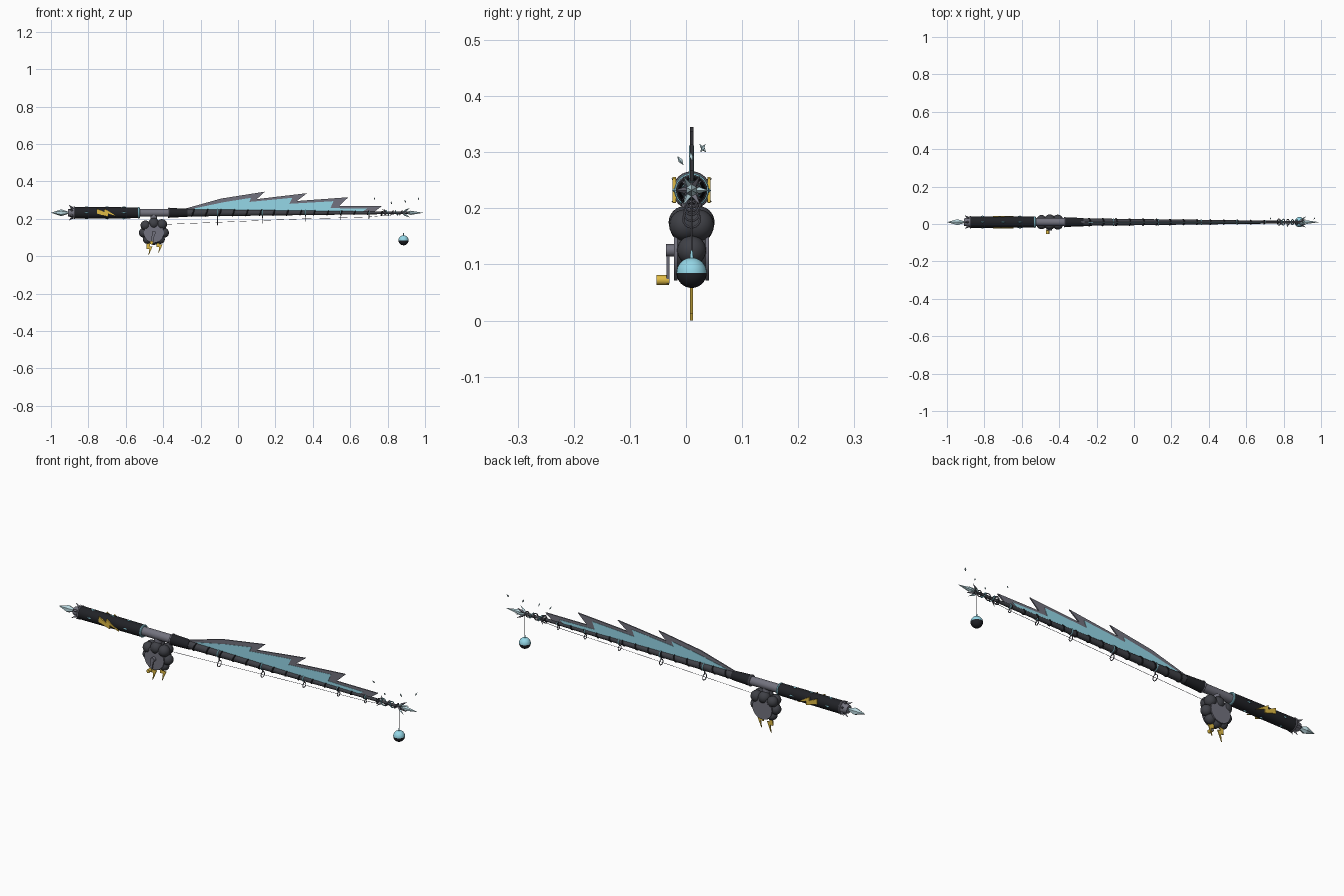
import bpy, bmesh, math, random
from mathutils import Vector, Matrix

if "Cube" in bpy.data.objects:
    bpy.data.objects.remove(bpy.data.objects["Cube"])
random.seed(4)
Y, Z = 0.01, 0.232   # rod axis


def mat(name, c):
    m = bpy.data.materials.new(name)
    m.diffuse_color = (*c, 1)
    m.use_nodes = True
    m.node_tree.nodes["Principled BSDF"].inputs["Base Color"].default_value = m.diffuse_color
    return m


BLACK = mat("black", (0.015, 0.016, 0.02))
DARK = mat("charcoal", (0.05, 0.052, 0.062))
GREY = mat("steel", (0.17, 0.17, 0.21))
CYAN = mat("ice_blue", (0.3, 0.68, 0.8))
PALE = mat("crystal", (0.5, 0.7, 0.75))
GOLD = mat("gold", (0.75, 0.5, 0.06))


def finish(name, bm, m, smooth=False):
    bmesh.ops.recalc_face_normals(bm, faces=bm.faces)
    me = bpy.data.meshes.new(name)
    bm.to_mesh(me)
    bm.free()
    ob = bpy.data.objects.new(name, me)
    bpy.context.collection.objects.link(ob)
    me.materials.append(m)
    if smooth:
        bpy.ops.object.select_all(action='DESELECT')
        ob.select_set(True)
        bpy.context.view_layer.objects.active = ob
        bpy.ops.object.shade_smooth_by_angle(angle=math.radians(40))
    return ob


def rod(name, a, b, r1, r2, m, n=16, smooth=True):
    a, b = Vector(a), Vector(b)
    bm = bmesh.new()
    M = Matrix.Translation((a + b) / 2) @ (b - a).to_track_quat('Z', 'X').to_matrix().to_4x4()
    bmesh.ops.create_cone(bm, cap_ends=True, segments=n, radius1=r1, radius2=r2,
                          depth=(b - a).length, matrix=M)
    return finish(name, bm, m, smooth)


def axial(name, x1, x2, r1, r2, m, n=24):
    return rod(name, (x1, Y, Z), (x2, Y, Z), r1, r2, m, n)


def ball(name, c, r, m, scale=(1, 1, 1)):
    bm = bmesh.new()
    bmesh.ops.create_uvsphere(bm, u_segments=20, v_segments=12, radius=r,
                              matrix=Matrix.Translation(c) @ Matrix.Diagonal((*scale, 1)))
    return finish(name, bm, m, True)


def ring(name, c, R, r, m, tilt=0):
    bpy.ops.mesh.primitive_torus_add(location=c, rotation=(0, math.pi / 2 + tilt, 0), major_radius=R,
                                     minor_radius=r, major_segments=24, minor_segments=8)
    ob = bpy.context.object
    ob.name = name
    ob.data.materials.append(m)
    bpy.ops.object.shade_smooth_by_angle()


def shard(name, a, b, r, m, mid=0.5, n=4):
    # elongated double pyramid from a to b
    a, b = Vector(a), Vector(b)
    q = (b - a).to_track_quat('Z', 'X')
    bm = bmesh.new()
    p, t = bm.verts.new(a), bm.verts.new(b)
    c = a.lerp(b, mid)
    rim = [bm.verts.new(c + q @ Vector((r * math.cos(2 * math.pi * i / n), r * math.sin(2 * math.pi * i / n), 0)))
           for i in range(n)]
    for i in range(n):
        bm.faces.new((p, rim[i], rim[(i + 1) % n]))
        bm.faces.new((t, rim[(i + 1) % n], rim[i]))
    return finish(name, bm, m)


def plate(name, pts, y, th, m):
    # xz outline extruded along y, centred on y
    bm = bmesh.new()
    f = bm.faces.new([bm.verts.new((x, y - th / 2, z)) for x, z in pts])
    new = bmesh.ops.extrude_face_region(bm, geom=[f])['geom']
    bmesh.ops.translate(bm, vec=(0, th, 0), verts=[v for v in new if isinstance(v, bmesh.types.BMVert)])
    return finish(name, bm, m)


BOLT = [(0.1, 1), (0.75, 1), (0.5, 0.62), (0.95, 0.62), (0.3, 0), (0.45, 0.45), (0, 0.45)]

# handle grip, reel seat and foregrip
axial("handle_grip", -0.875, -0.53, 0.031, 0.029, BLACK)
axial("reel_seat", -0.53, -0.37, 0.021, 0.021, GREY)
axial("foregrip", -0.37, -0.27, 0.026, 0.022, BLACK)
for x, R in [(-0.53, 0.026), (-0.37, 0.023), (-0.875, 0.029)]:
    ring("grip_ring", (x, Y, Z), R, 0.005, CYAN if x == -0.53 else GREY)
axial("butt_cap", -0.91, -0.87, 0.019, 0.028, GREY)
shard("butt_crystal", (-1.0, Y, Z), (-0.89, Y, Z), 0.018, PALE, 0.5, 6)
for k in range(6):
    a = math.pi * k / 3 + math.pi / 6
    d = Vector((0, math.cos(a), math.sin(a)))
    c = Vector((-0.88, Y, Z))
    shard("butt_spike", c + d * 0.02, c + d * 0.042 + Vector((-0.025, 0, 0)), 0.007, GREY, 0.3)
for s in (-1, 1):
    pts = [(-0.75 + 0.1 * v + 0.012 * (1 - v), Z + 0.026 - 0.052 * v) for v in (0,)]
    # lightning emblem lying along the grip
    pts = [(-0.755 + 0.11 * (1 - v), Z + (u - 0.5) * 0.042 + (v - 0.5) * 0.026) for u, v in BOLT]
    plate("grip_bolt", pts, Y + s * 0.031, 0.006, GOLD)
    for x in (-0.81, -0.61):
        shard("grip_gem", (x - 0.013, Y + s * 0.03, Z), (x + 0.013, Y + s * 0.03, Z), 0.005, CYAN)
for s in (-1, 1):
    for x in (-0.81, -0.7, -0.61):
        shard("grip_gem", (x - 0.013, Y, Z + s * 0.03), (x + 0.013, Y, Z + s * 0.03), 0.005, CYAN)

# tapered shaft with bands
axial("shaft", -0.28, 0.9, 0.02, 0.006, DARK)
for i in range(15):
    x = -0.24 + i * 0.072
    ring("shaft_band", (x, Y, Z), 0.0205 - 0.012 * (x + 0.28), 0.0035, BLACK, 0.35)

# sawtooth sail: grey frame with a thinner-edged membrane inside
outer = [(-0.29, 0.252), (-0.09, 0.308), (0.144, 0.345), (0.1, 0.305), (0.37, 0.337), (0.315, 0.295),
         (0.59, 0.315), (0.54, 0.268), (0.77, 0.268), (0.73, 0.238)]
inner = [(-0.27, 0.24), (-0.23, 0.256), (-0.08, 0.288), (0.07, 0.312), (0.06, 0.29), (0.29, 0.312), (0.275, 0.28),
         (0.51, 0.294), (0.495, 0.257), (0.69, 0.254), (0.66, 0.235)]
plate("sail_frame", outer + [(0.6, 0.236), (-0.27, 0.236)], Y, 0.006, GREY)
plate("sail_membrane", inner, Y, 0.009, CYAN)

# line guides hanging under the shaft, with the line through them
guides = [(-0.11, 0.181), (0.13, 0.191), (0.36, 0.2), (0.55, 0.205), (0.7, 0.21)]
path = [(-0.39, 0.17)]
for i, (x, z) in enumerate(guides):
    R = 0.015 - 0.0016 * i
    ring("guide_ring", (x, Y, z), R, 0.002, GREY)
    rod("guide_post", (x, Y, z + R), (x, Y, Z - 0.01), 0.003, 0.003, GREY, 8)
    ring("guide_collar", (x, Y, Z), 0.019 - 0.011 * (x + 0.28), 0.0035, CYAN)
    path.append((x, z))
path.append((0.885, 0.227))
for (x1, z1), (x2, z2) in zip(path, path[1:]):
    rod("line", (x1, Y, z1), (x2, Y, z2), 0.0009, 0.0009, GREY, 6)

# tip: coils, crystal cluster, floating shards
for i in range(5):
    ring("tip_coil", (0.775 + i * 0.024, Y, Z), 0.017 - 0.001 * i, 0.0025, CYAN if i % 2 else GREY, 0.5 * (-1) ** i)
shard("tip_crystal", (0.88, Y, Z), (0.99, Y, Z), 0.011, PALE, 0.4, 6)
for k in range(6):
    a = math.pi * k / 3
    d = Vector((0, math.cos(a), math.sin(a)))
    c = Vector((0.875, Y, Z))
    shard("tip_spike", c, c + d * 0.03 + Vector((0.045, 0, 0)), 0.006, GREY if k % 2 else PALE, 0.45)
for k in range(4):
    a = math.pi * (k / 2 + 0.25)
    d = Vector((0, math.cos(a), math.sin(a)))
    c = Vector((0.8, Y, Z))
    shard("tip_barb", c, c + d * 0.028 + Vector((-0.03, 0, 0)), 0.004, GREY, 0.4)
for x, y, z in [(0.73, 0.03, 0.307), (0.82, -0.01, 0.285), (0.895, 0.01, 0.292), (0.965, 0.03, 0.307)]:
    d = Vector((random.uniform(-.5, .5), random.uniform(-.8, .8), 0.8)).normalized() * 0.01
    shard("floating_shard", Vector((x, y, z)) - d, Vector((x, y, z)) + d, 0.004, PALE)

# hanging line and two-tone float
B = Vector((0.885, Y, 0.085))
rod("float_line", (B.x, Y, 0.12), (B.x, Y, 0.23), 0.0012, 0.0012, GREY, 6)
rod("float_stem", (B.x, Y, 0.105), (B.x, Y, 0.125), 0.004, 0.002, CYAN, 10)
for name, m, s in (("float_top", CYAN, 1), ("float_bottom", BLACK, -1)):
    bm = bmesh.new()
    bmesh.ops.create_uvsphere(bm, u_segments=24, v_segments=16, radius=0.027, matrix=Matrix.Translation(B))
    bmesh.ops.bisect_plane(bm, geom=bm.verts[:] + bm.edges[:] + bm.faces[:], plane_co=B,
                           plane_no=(0, 0, s), clear_inner=True)
    finish(name, bm, m, True)

# storm-cloud reel: drum, side plates and puffs
C = Vector((-0.45, Y, 0.13))
rod("reel_drum", (C.x, Y - 0.027, C.z), (C.x, Y + 0.027, C.z), 0.045, 0.045, DARK, 24)
for s in (-1, 1):
    rod("reel_plate", (C.x, Y + s * 0.025, C.z - 0.005), (C.x, Y + s * 0.031, C.z - 0.005), 0.054, 0.054, GREY, 24)
rod("reel_foot", (C.x, Y, 0.16), (C.x, Y, 0.22), 0.018, 0.018, GREY, 12)
for dx, dy, dz, r in [(-0.045, -0.012, 0.035, 0.026), (-0.045, 0.012, 0.035, 0.026), (0, -0.012, 0.045, 0.029),
                      (0, 0.012, 0.045, 0.029), (0.043, -0.012, 0.04, 0.028), (0.043, 0.012, 0.04, 0.028),
                      (-0.055, 0, -0.005, 0.025), (0.055, 0, -0.005, 0.026), (-0.035, 0, -0.04, 0.024),
                      (0.035, 0, -0.04, 0.024), (0, 0, -0.045, 0.025)]:
    ball("cloud_puff", C + Vector((dx, dy, dz)), r, DARK)

# crank with knob
rod("crank_shaft", (C.x, -0.015, 0.125), (C.x, -0.036, 0.125), 0.011, 0.011, GREY, 12)
plate("crank_arm", [(-0.457, 0.13), (-0.443, 0.13), (-0.455, 0.066), (-0.469, 0.066)], -0.032, 0.006, GREY)
rod("crank_knob", (-0.462, -0.03, 0.072), (-0.462, -0.053, 0.072), 0.009, 0.009, GOLD, 12)

# hanging lightning bolts
for x, z0, h in ((-0.49, 0.0, 0.085), (-0.437, 0.012, 0.08)):
    plate("reel_bolt", [(x + u * 0.035, z0 + v * h) for u, v in BOLT], Y, 0.005, GOLD)
